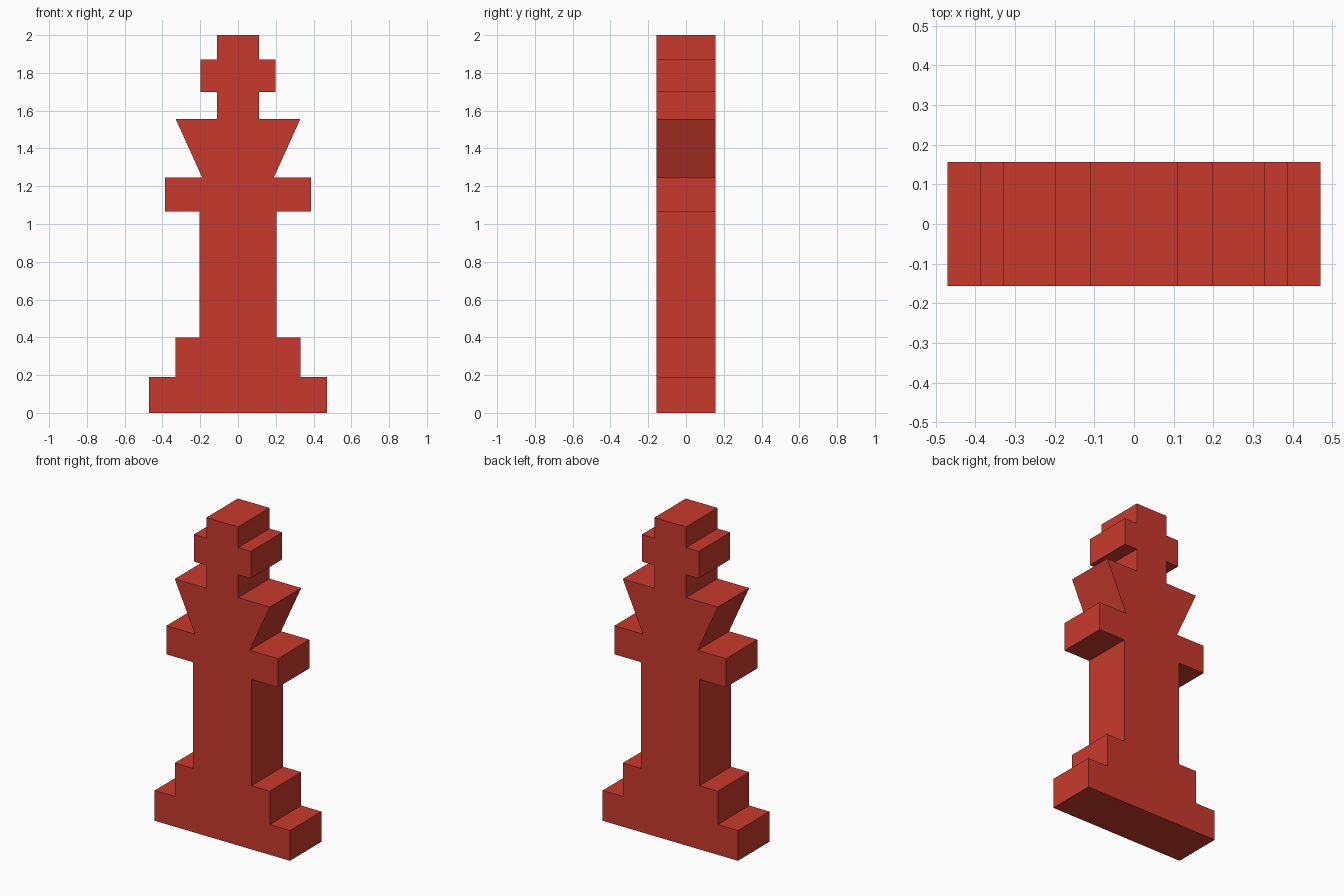
import bpy
import bmesh

if "Cube" in bpy.data.objects:
    bpy.data.objects.remove(bpy.data.objects["Cube"])

DEPTH = 0.312

# Right half of the silhouette (x, z), from the base up
half = [
    (0.47, 0.0), (0.47, 0.19),        # foot
    (0.33, 0.19), (0.33, 0.40),       # step
    (0.203, 0.40), (0.203, 1.067),    # stem
    (0.387, 1.067), (0.387, 1.247),   # collar
    (0.19, 1.247), (0.33, 1.556),     # flared crown
    (0.11, 1.556), (0.11, 1.70),      # neck
    (0.198, 1.70), (0.198, 1.87),     # cross arms
    (0.11, 1.87), (0.11, 2.0),        # cross top
]
outline = half + [(-x, z) for x, z in reversed(half)]

red = bpy.data.materials.new("red")
red.diffuse_color = (0.584, 0.042, 0.025, 1.0)
red.use_nodes = True
red.node_tree.nodes["Principled BSDF"].inputs["Base Color"].default_value = red.diffuse_color

# Extrude the mirrored silhouette along y into one flat slab
bm = bmesh.new()
face = bm.faces.new([bm.verts.new((x, -DEPTH / 2, z)) for x, z in outline])
extruded = bmesh.ops.extrude_face_region(bm, geom=[face], use_keep_orig=True)
moved = [g for g in extruded["geom"] if isinstance(g, bmesh.types.BMVert)]
bmesh.ops.translate(bm, verts=moved, vec=(0, DEPTH, 0))
bmesh.ops.recalc_face_normals(bm, faces=bm.faces)

mesh = bpy.data.meshes.new("chess_king")
bm.to_mesh(mesh)
bm.free()
mesh.materials.append(red)
piece = bpy.data.objects.new("chess_king", mesh)
bpy.context.collection.objects.link(piece)
